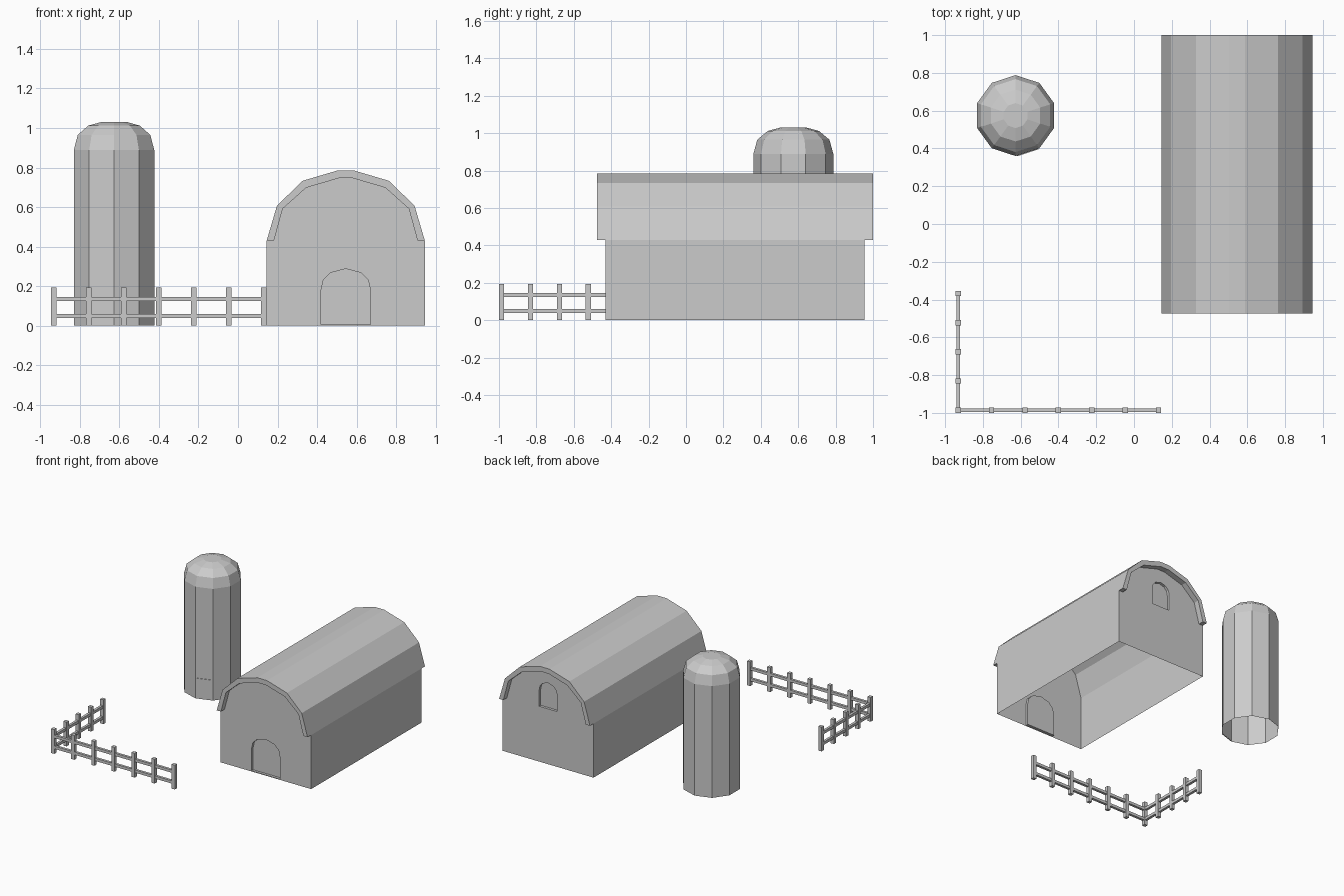
import bpy, bmesh, math

if "Cube" in bpy.data.objects:
    bpy.data.objects.remove(bpy.data.objects["Cube"])

CX = 0.545                      # barn centre line
Y_FRONT, Y_BACK = -0.43, 0.955  # gable walls
ROOF_FRONT, ROOF_BACK = -0.475, 1.0


def finish(name, bm, recalc=True):
    bmesh.ops.remove_doubles(bm, verts=bm.verts, dist=1e-5)
    if recalc:
        bmesh.ops.recalc_face_normals(bm, faces=bm.faces)
    me = bpy.data.meshes.new(name)
    bm.to_mesh(me)
    bm.free()
    ob = bpy.data.objects.new(name, me)
    bpy.context.collection.objects.link(ob)
    return ob


def mirrored(half):
    """Right-hand (offset, z) points, bottom to top, made into a full arch."""
    return [(CX + x, z) for x, z in half] + \
           [(CX - x, z) for x, z in reversed(half) if x > 1e-6]


def ring(bm, pts, y):
    return [bm.verts.new((x, y, z)) for x, z in pts]


def bridge(bm, a, b, closed=False):
    n = len(a)
    for i in range(n if closed else n - 1):
        j = (i + 1) % n
        bm.faces.new((a[i], a[j], b[j], b[i]))


def box(bm, x0, x1, y0, y1, z0, z1):
    v = bmesh.ops.create_cube(bm, size=1)['verts']
    bmesh.ops.scale(bm, vec=(x1 - x0, y1 - y0, z1 - z0), verts=v)
    bmesh.ops.translate(bm, verts=v,
                        vec=((x0 + x1) / 2, (y0 + y1) / 2, (z0 + z1) / 2))


# Barn profiles
roof_half = [(0.4, 0.43), (0.348, 0.607), (0.218, 0.733), (0.042, 0.785)]
under_half = [(0.363, 0.43), (0.319, 0.592), (0.2, 0.698), (0.036, 0.746)]
roof_outer, roof_under = mirrored(roof_half), mirrored(under_half)
wall = mirrored([(0.4, 0.0)] + roof_half)
arch = [(1, 0), (1, 0.6), (0.9, 0.8), (0.6, 0.93), (0, 1)]


def opening(half_width, z0, z1):
    return mirrored([(half_width * x, z0 + (z1 - z0) * z) for x, z in arch])


# Gable walls with a recessed arched door or window
def gable(name, y, inward, hole):
    bm = bmesh.new()
    outer, inner = ring(bm, wall, y), ring(bm, hole, y)
    edges = []
    for loop in (outer, inner):
        edges += [bm.edges.new((loop[i - 1], loop[i])) for i in range(len(loop))]
    bmesh.ops.triangle_fill(bm, use_beauty=True, edges=edges)
    panel = ring(bm, hole, y + inward * 0.02)
    bridge(bm, inner, panel, closed=True)
    bm.faces.new(panel)
    return finish(name, bm)


gable("barn_front_wall", Y_FRONT, 1, opening(0.126, 0.006, 0.288))
gable("barn_back_wall", Y_BACK, -1, opening(0.08, 0.44, 0.645))

# Side walls
bm = bmesh.new()
for x in (CX - 0.4, CX + 0.4):
    side = [(x, 0.0), (x, 0.43)]
    bridge(bm, ring(bm, side, Y_FRONT), ring(bm, side, Y_BACK))
finish("barn_side_walls", bm)

# Roof skin with thick overhanging ends
bm = bmesh.new()
bridge(bm, ring(bm, roof_outer, ROOF_FRONT), ring(bm, roof_outer, ROOF_BACK))
for y_end, y_wall in ((ROOF_FRONT, Y_FRONT), (ROOF_BACK, Y_BACK)):
    outer, under = ring(bm, roof_outer, y_end), ring(bm, roof_under, y_end)
    bridge(bm, outer, under)
    bridge(bm, under, ring(bm, roof_under, y_wall))
    for k in (0, -1):           # flat eave ends
        a, b = roof_outer[k], roof_under[k]
        bridge(bm, ring(bm, [a, b], y_end), ring(bm, [a, b], y_wall))
finish("barn_roof", bm)

# Silo: ten-sided tube with a faceted dome, open underneath
SX, SY, SIDES = -0.627, 0.574, 10


def silo_point(r, i):
    a = -math.pi / 2 + 2 * math.pi * i / SIDES
    return SX + r * math.cos(a), SY + r * math.sin(a)


bm = bmesh.new()
levels = [(0.214, 0), (0.214, 0.888), (0.193, 0.965), (0.137, 1.012), (0.066, 1.031)]
rings = [[bm.verts.new((*silo_point(r, i), z)) for i in range(SIDES)]
         for r, z in levels]
for a, b in zip(rings, rings[1:]):
    bridge(bm, a, b, closed=True)
bm.faces.new(rings[-1])
finish("silo", bm)

# Silo hatch: thin panel on the facet right of the front corner
bm = bmesh.new()
p, q = silo_point(0.214, 0), silo_point(0.214, 1)
n_ang = -math.pi / 2 + math.pi / SIDES
loops = []
for d in (-0.002, 0.004):
    ends = [(p[0] + (q[0] - p[0]) * t + d * math.cos(n_ang),
             p[1] + (q[1] - p[1]) * t + d * math.sin(n_ang)) for t in (0.05, 0.95)]
    loops.append([bm.verts.new((*ends[e], z))
                  for e, z in ((0, 0.006), (1, 0.006), (1, 0.163), (0, 0.163))])
bridge(bm, loops[0], loops[1], closed=True)
for loop in loops:
    bm.faces.new(loop)
finish("silo_hatch", bm)

# Fence: L-shaped run of posts and two rails
FX, FY, HALF = -0.931, -0.986, 0.014
front_x = [FX + 0.1768 * i for i in range(7)]
side_y = [FY + 0.1545 * i for i in range(5)]
bm = bmesh.new()
for x, y in [(x, FY) for x in front_x] + [(FX, y) for y in side_y[1:]]:
    box(bm, x - HALF, x + HALF, y - HALF, y + HALF, 0, 0.193)
finish("fence_posts", bm)

bm = bmesh.new()
for z in (0.038, 0.124):
    box(bm, FX, front_x[-1], FY - 0.01, FY + 0.01, z, z + 0.022)
    box(bm, FX - 0.01, FX + 0.01, FY, side_y[-1], z, z + 0.022)
finish("fence_rails", bm)
